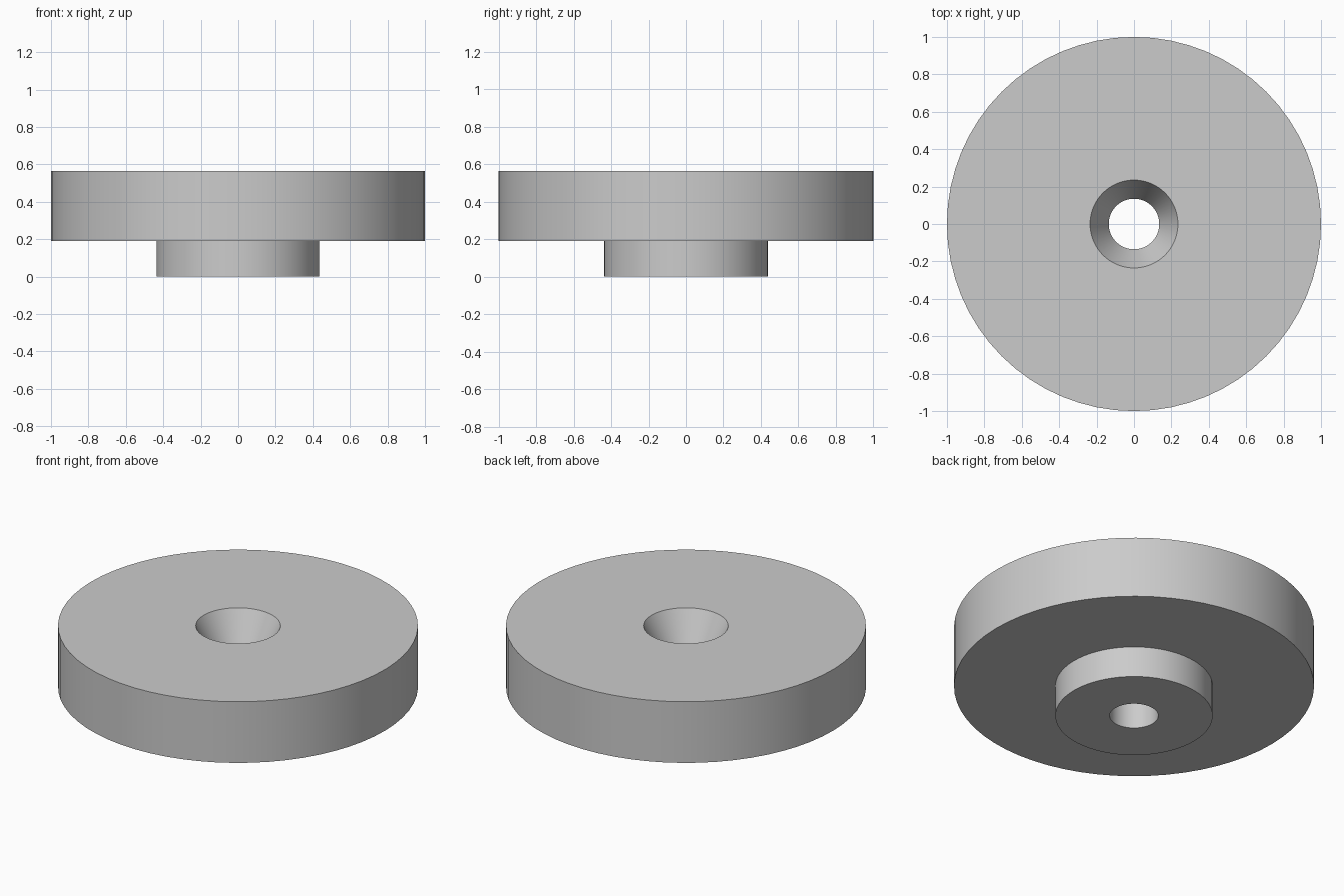
import bpy
import bmesh
from math import radians, tau
from mathutils import Matrix

SEGMENTS = 64

cube = bpy.data.objects.get("Cube")
if cube:
    bpy.data.objects.remove(cube, do_unlink=True)

# Plain grey material
grey = bpy.data.materials.new("grey")
grey.use_nodes = True
colour = (0.6, 0.6, 0.6, 1)
grey.diffuse_color = colour
grey.node_tree.nodes["Principled BSDF"].inputs["Base Color"].default_value = colour


def lathe(name, profile, material):
    """Revolve a closed (radius, height) outline around the z axis."""
    bm = bmesh.new()
    rings = []
    for i in range(SEGMENTS):
        turn = Matrix.Rotation(tau * i / SEGMENTS, 3, "Z")
        rings.append([bm.verts.new(turn @ Matrix.Identity(3).col[0] * r) for r, z in profile])
        for vert, (r, z) in zip(rings[-1], profile):
            vert.co.z = z
    count = len(profile)
    for i, ring in enumerate(rings):
        following = rings[(i + 1) % SEGMENTS]
        for j in range(count):
            k = (j + 1) % count
            bm.faces.new((ring[j], following[j], following[k], ring[k]))
    bmesh.ops.recalc_face_normals(bm, faces=bm.faces)
    mesh = bpy.data.meshes.new(name)
    bm.to_mesh(mesh)
    bm.free()
    mesh.materials.append(material)
    obj = bpy.data.objects.new(name, mesh)
    bpy.context.collection.objects.link(obj)
    bpy.ops.object.select_all(action="DESELECT")
    obj.select_set(True)
    bpy.context.view_layer.objects.active = obj
    bpy.ops.object.shade_smooth_by_angle(angle=radians(25))
    return obj


# Wide disc on a narrow boss, with a countersunk through hole
hole, sink, boss, disc = 0.135, 0.235, 0.437, 1.0
step, top = 0.19, 0.565
lathe("stepped_disc", [
    (hole, 0), (boss, 0), (boss, step), (disc, step),
    (disc, top), (sink, top), (hole, top - 0.19),
], grey)
